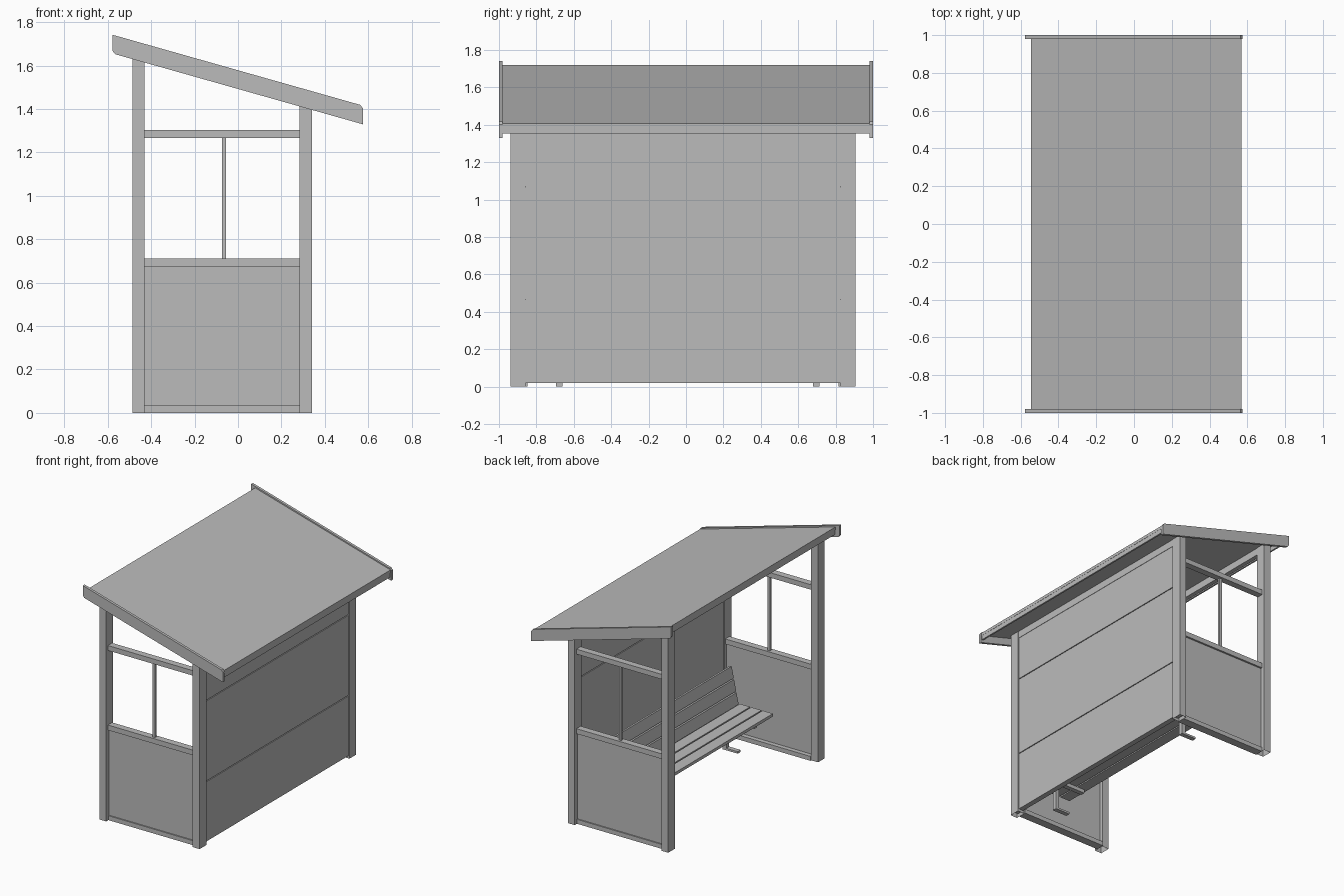
import bpy, bmesh, math
from mathutils import Matrix, Vector

if "Cube" in bpy.data.objects:
    bpy.data.objects.remove(bpy.data.objects["Cube"], do_unlink=True)

GREY = (0.5, 0.5, 0.5, 1)
mat = bpy.data.materials.new("plain_grey")
mat.use_nodes = True
mat.diffuse_color = GREY
mat.node_tree.nodes["Principled BSDF"].inputs["Base Color"].default_value = GREY


def finish(name, bm):
    bmesh.ops.recalc_face_normals(bm, faces=bm.faces)
    mesh = bpy.data.meshes.new(name)
    bm.to_mesh(mesh)
    bm.free()
    mesh.materials.append(mat)
    ob = bpy.data.objects.new(name, mesh)
    bpy.context.collection.objects.link(ob)
    return ob


def box(name, x, y, z, hollow=False):
    """Box from three (low, high) ranges; hollow opens a socket in the foot."""
    bm = bmesh.new()
    size = [b - a for a, b in (x, y, z)]
    mid = [(a + b) / 2 for a, b in (x, y, z)]
    bmesh.ops.create_cube(bm, size=1, matrix=Matrix.Translation(mid) @ Matrix.Diagonal((*size, 1)))
    if hollow:
        foot = min(bm.faces, key=lambda f: f.calc_center_median().z)
        bmesh.ops.inset_region(bm, faces=[foot], thickness=0.008)
        bmesh.ops.translate(bm, verts=foot.verts, vec=(0, 0, 0.1))
    return finish(name, bm)


def extrude_y(name, profile, y0, y1):
    """Extrude an (x, z) outline along y."""
    bm = bmesh.new()
    face = bm.faces.new([bm.verts.new((x, y0, z)) for x, z in profile])
    ext = bmesh.ops.extrude_face_region(bm, geom=[face])["geom"]
    bmesh.ops.translate(bm, verts=[v for v in ext if isinstance(v, bmesh.types.BMVert)],
                        vec=(0, y1 - y0, 0))
    return finish(name, bm)


def slat(name, x, z, along, width, thick, y0, y1):
    """Board running along y, its width following the direction 'along' in xz."""
    a = Vector(along).normalized()
    n = Vector((-a.y, a.x)) * thick
    p = Vector((x, z))
    a = a * width
    return extrude_y(name, [p, p + a, p + a + n, p + n], y0, y1)


# Height of the roof's top surface at a given x
SLOPE = -0.281
def roof_z(x):
    return 1.568 + SLOPE * x


CY = -0.016            # centre of the walls along y
OUT, INN = 0.921, 0.842  # outer and inner faces of the posts from that centre
REAR, FRONT = (0.283, 0.34), (-0.487, -0.43)

for side, tag in ((-1, "front"), (1, "back")):
    def span(a, b):
        return tuple(sorted((CY + side * a, CY + side * b)))

    # Corner posts
    for xs, place in ((REAR, "low"), (FRONT, "high")):
        box(f"{tag}_{place}_post", xs, span(INN, OUT), (0, roof_z(xs[1]) - 0.02), True)

    # End wall frame, infill panel and window bar
    inner = (FRONT[1], REAR[0])
    box(f"{tag}_bottom_rail", inner, span(0.832, 0.895), (0.0, 0.033))
    box(f"{tag}_middle_rail", inner, span(0.85, 0.9), (0.672, 0.71))
    box(f"{tag}_top_rail", inner, span(0.85, 0.9), (1.265, 1.302))
    box(f"{tag}_end_panel", inner, span(0.866, 0.886), (0.02, 0.69))
    box(f"{tag}_window_bar", (-0.074, -0.055), span(0.866, 0.884), (0.70, 1.275))

    # Sloping roof end board with clipped corners
    x0, x1, d, c = -0.578, 0.575, 0.086, 0.012
    top = lambda x: 1.578 - 0.283 * x
    outline = [(x0, top(x0)), (x1 - c, top(x1 - c)), (x1, top(x1) - c), (x1, top(x1) - d),
               (x1 - c, top(x1 - c) - d), (x0 + c, top(x0 + c) - d), (x0, top(x0) - d + c)]
    extrude_y(f"{tag}_end_board", outline, *sorted((side * 0.98, side)))

    # Bench bracket: foot, leg, seat arm and back arm
    y = CY + 0.026 + side * 0.687
    ys = (y - 0.017, y + 0.017)
    box(f"{tag}_bench_foot", (0.036, 0.16), ys, (0, 0.015))
    box(f"{tag}_bench_leg", (0.13, 0.16), ys, (0, 0.25))
    box(f"{tag}_bench_arm", (-0.1, 0.17), ys, (0.22, 0.247))
    slat(f"{tag}_bench_back_arm", 0.178, 0.24, (0.06, 0.28), 0.28, -0.02, *ys)

# Rear wall of three stacked panels with fine seams
for i, (z0, z1) in enumerate(((0.02, 0.464), (0.47, 1.066), (1.072, 1.45))):
    box(f"rear_wall_panel_{i + 1}", (0.292, 0.332), (CY - 0.9, CY + 0.9), (z0, z1))
box("rear_wall_core", (0.3, 0.324), (CY - 0.88, CY + 0.88), (0.03, 1.44))

# Bench slats
by = (CY - 0.832, CY + 0.832)
for i in range(3):
    slat(f"seat_slat_{i + 1}", -0.122 + i * 0.094, 0.247, (1, 0), 0.084, 0.022, *by)
    t = i * 0.095
    slat(f"backrest_slat_{i + 1}", 0.16 + t * 0.21, 0.262 + t * 0.978, (0.06, 0.28), 0.085, -0.02, *by)

# Roof sheet, edge strips and supporting beams
def sloped(name, x0, x1, drop, depth, y):
    extrude_y(name, [(x0, roof_z(x0) - drop), (x1, roof_z(x1) - drop),
                     (x1, roof_z(x1) - drop - depth), (x0, roof_z(x0) - drop - depth)], -y, y)

sloped("roof_sheet", -0.545, 0.57, 0, 0.022, 0.982)
sloped("low_edge_strip", 0.55, 0.568, 0.015, 0.04, 0.98)
sloped("high_edge_strip", -0.543, -0.525, 0.015, 0.04, 0.98)
sloped("low_beam", 0.288, 0.336, 0.015, 0.06, 0.9)
sloped("high_beam", -0.482, -0.435, 0.015, 0.06, 0.9)
